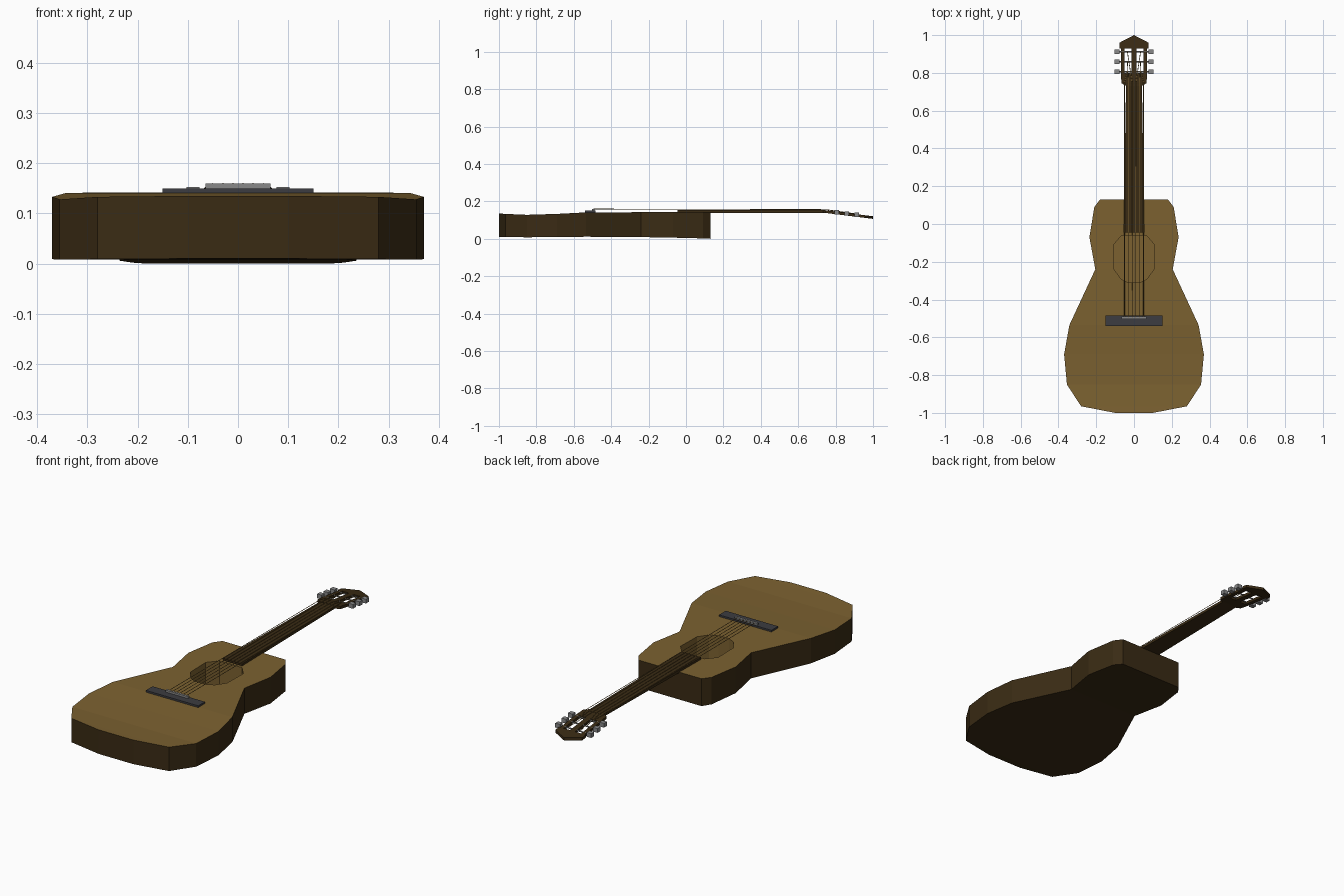
import bpy, bmesh
from mathutils import Vector

cube = bpy.data.objects.get("Cube")
if cube:
    bpy.data.objects.remove(cube, do_unlink=True)


def material(name, color):
    m = bpy.data.materials.new(name)
    m.use_nodes = True
    m.diffuse_color = (*color, 1)
    m.node_tree.nodes["Principled BSDF"].inputs["Base Color"].default_value = (*color, 1)
    return m


TAN = material("tan wood", (0.2, 0.12, 0.03))
DARK = material("dark wood", (0.042, 0.024, 0.007))
BLACK = material("charcoal", (0.045, 0.045, 0.052))
METAL = material("grey metal", (0.25, 0.25, 0.25))


def finish(name, bm, *mats):
    bmesh.ops.recalc_face_normals(bm, faces=bm.faces)
    mesh = bpy.data.meshes.new(name)
    bm.to_mesh(mesh)
    bm.free()
    for m in mats:
        mesh.materials.append(m)
    ob = bpy.data.objects.new(name, mesh)
    bpy.context.collection.objects.link(ob)
    return ob


def prism(name, outline, z0, z1, mat, slope=0.0, y0=0.74):
    """Extrude an outline upward; slope tilts it down along y."""
    bm = bmesh.new()
    rings = [[bm.verts.new((x, y, z - slope * (y - y0))) for x, y in outline] for z in (z0, z1)]
    bm.faces.new(rings[0])
    bm.faces.new(rings[1])
    n = len(outline)
    for i in range(n):
        j = (i + 1) % n
        bm.faces.new((rings[0][i], rings[0][j], rings[1][j], rings[1][i]))
    return finish(name, bm, mat)


def mirrored(half):
    return half + [(-x, y) for x, y in reversed(half) if x > 0]


def rect(x0, x1, y0, y1):
    return [(x0, y0), (x1, y0), (x1, y1), (x0, y1)]


def rod(name, points, radius, mat):
    curve = bpy.data.curves.new(name, "CURVE")
    curve.dimensions = "3D"
    curve.bevel_depth = radius
    curve.bevel_resolution = 0
    curve.use_fill_caps = True
    spline = curve.splines.new("POLY")
    spline.points.add(len(points) - 1)
    for p, co in zip(spline.points, points):
        p.co = (*co, 1)
    curve.materials.append(mat)
    ob = bpy.data.objects.new(name, curve)
    bpy.context.collection.objects.link(ob)


# Body: stations of half width, y, bottom z and top z
stations = [
    (0.10, -1.0, 0.01, 0.135), (0.28, -0.965, 0.009, 0.133),
    (0.355, -0.85, 0.008, 0.128), (0.37, -0.69, 0.009, 0.133),
    (0.342, -0.535, 0.011, 0.141), (0.205, -0.24, 0.009, 0.142),
    (0.236, -0.07, 0.006, 0.142), (0.21, 0.09, 0.002, 0.142),
    (0.18, 0.13, 0.0, 0.142),
]
bm = bmesh.new()
loops = [[bm.verts.new(c) for c in ((-w, y, b), (w, y, b), (w, y, t), (-w, y, t))]
         for w, y, b, t in stations]
bm.faces.new(loops[0])
bm.faces.new(loops[-1])
for a, b in zip(loops, loops[1:]):
    for i in range(4):
        j = (i + 1) % 4
        bm.faces.new((a[i], a[j], b[j], b[i]))
bmesh.ops.recalc_face_normals(bm, faces=bm.faces)
for f in bm.faces:
    f.material_index = 0 if f.normal.z > 0.5 else 1
body = finish("body", bm, TAN, DARK)

# Sound hole pocket
hole = mirrored([(0.03, -0.31), (0.07, -0.29), (0.105, -0.24), (0.108, -0.11), (0.065, -0.06)])
cutter = prism("sound_hole_cutter", hole, 0.02, 0.3, TAN)
cutter.hide_render = True
cut = body.modifiers.new("sound_hole", "BOOLEAN")
cut.operation = "DIFFERENCE"
cut.solver = "EXACT"
cut.object = cutter
bpy.context.view_layer.objects.active = body
bpy.ops.object.modifier_apply(modifier=cut.name)
bpy.data.objects.remove(cutter, do_unlink=True)

# Bridge and saddle
prism("bridge", rect(-0.15, 0.15, -0.54, -0.485), 0.136, 0.15, BLACK)
prism("saddle", rect(-0.065, 0.065, -0.502, -0.49), 0.149, 0.16, METAL)

# Neck
prism("neck", mirrored([(0.055, -0.045), (0.042, 0.745)]), 0.139, 0.153, DARK)

# Slotted headstock, tilted back
TILT = 0.125
head = {
    "headstock_base": mirrored([(0.04, 0.73), (0.066, 0.745), (0.07, 0.8)]),
    "headstock_spine": rect(-0.014, 0.014, 0.79, 0.94),
    "headstock_rail_left": rect(0.05, 0.07, 0.79, 0.94),
    "headstock_rail_right": rect(-0.07, -0.05, 0.79, 0.94),
    "headstock_cap": mirrored([(0.077, 0.93), (0.077, 0.96), (0.0, 1.0)]),
}
for name, outline in head.items():
    prism(name, outline, 0.139, 0.153, DARK, TILT)

# Tuning pegs and strings
for side, label in ((1, "left"), (-1, "right")):
    for i, y in enumerate((0.807, 0.86, 0.912)):
        z = 0.15 - TILT * (y - 0.74)
        rod(f"peg_shaft_{label}_{i}", [(side * 0.012, y, z), (side * 0.09, y, z)], 0.004, METAL)
        xs = sorted((side * 0.077, side * 0.103))
        prism(f"peg_knob_{label}_{i}", rect(*xs, y - 0.012, y + 0.012),
              z - 0.011, z + 0.011, METAL)
        x = side * (0.05 - 0.02 * i)
        rod(f"string_{label}_{i}",
            [(x, -0.495, 0.159), (x, 0.75, 0.156), (side * 0.035, y, z + 0.004)],
            0.0018, TAN)
